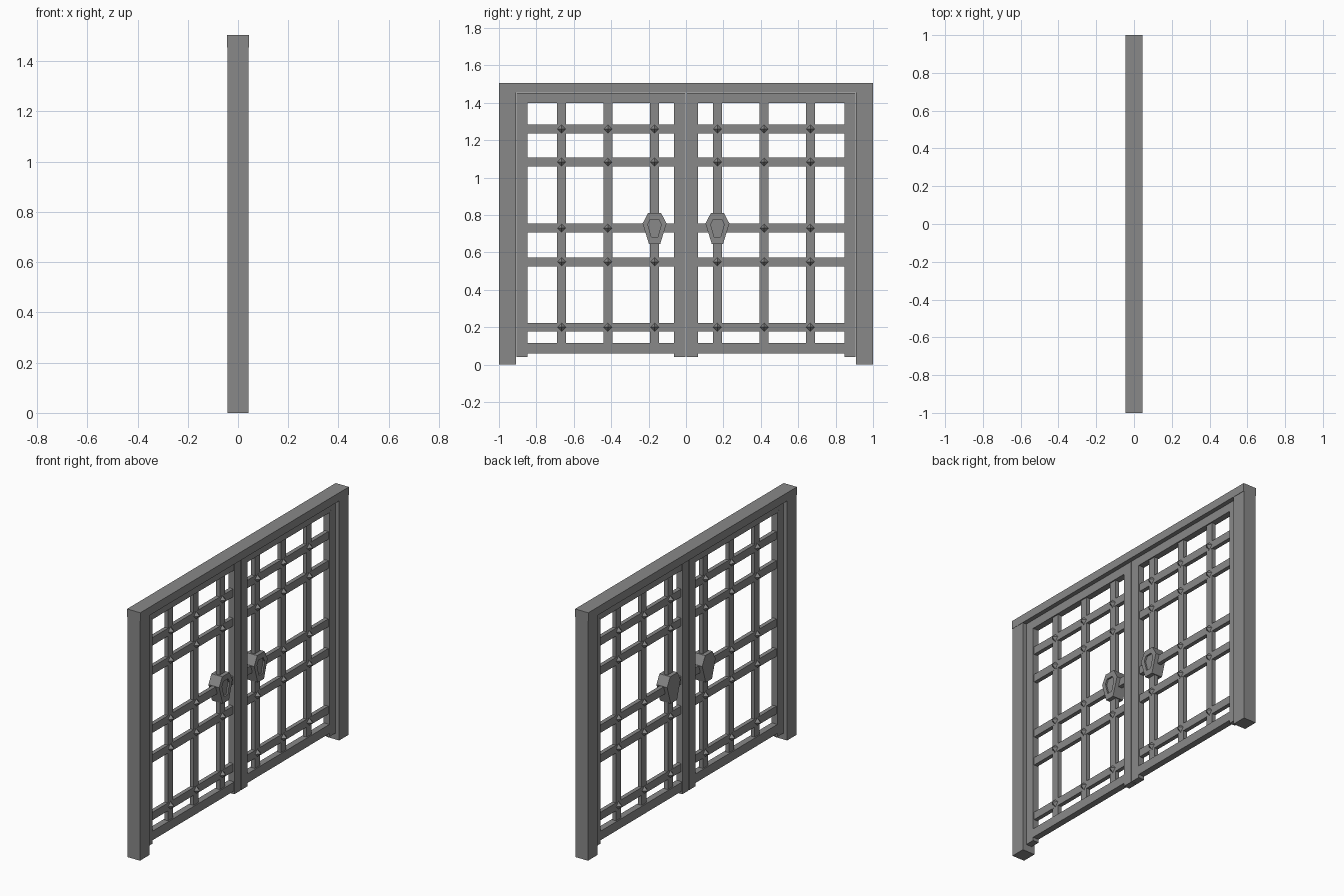
import bpy, bmesh

if "Cube" in bpy.data.objects:
    bpy.data.objects.remove(bpy.data.objects["Cube"])

# dark iron
iron = bpy.data.materials.new("dark_iron")
iron.diffuse_color = (0.25, 0.25, 0.25, 1)
iron.use_nodes = True
iron.node_tree.nodes["Principled BSDF"].inputs["Base Color"].default_value = iron.diffuse_color

def finish(name, bm):
    bmesh.ops.recalc_face_normals(bm, faces=bm.faces)
    me = bpy.data.meshes.new(name)
    bm.to_mesh(me)
    bm.free()
    me.materials.append(iron)
    ob = bpy.data.objects.new(name, me)
    bpy.context.collection.objects.link(ob)
    return ob

def box(name, x, y, z):
    """Box from half depth x, and (min, max) ranges in y and z."""
    bm = bmesh.new()
    bmesh.ops.create_cube(bm, size=1)
    for v in bm.verts:
        v.co = (v.co.x * 2 * x,
                y[0] + (v.co.y + 0.5) * (y[1] - y[0]),
                z[0] + (v.co.z + 0.5) * (z[1] - z[0]))
    return finish(name, bm)

def span(s, a, b):
    return tuple(sorted((s * a, s * b)))

def stud(name, y, z):
    # four-sided pyramids back to back, one point on each face of the gate
    bm = bmesh.new()
    ring = [(y + 0.024, z), (y, z + 0.024), (y - 0.024, z), (y, z - 0.024)]
    for s in (-1, 1):
        base = [bm.verts.new((s * 0.011, *p)) for p in ring]
        tip = bm.verts.new((s * 0.036, y, z))
        bm.faces.new(base)
        for i in range(4):
            bm.faces.new((base[i], base[(i + 1) % 4], tip))
    return finish(name, bm)

def handle(name, y):
    # six-sided block with a shallow recessed panel on the +x face
    half = [(0.035, 0.81), (0.064, 0.755), (0.03, 0.645)]
    inner = [(0.022, 0.777), (0.036, 0.75), (0.017, 0.682)]
    def loop(bm, x, h):
        pts = h + [(-a, b) for a, b in reversed(h)]
        return [bm.verts.new((x, y + a, b)) for a, b in pts]
    bm = bmesh.new()
    loops = [loop(bm, -0.036, half), loop(bm, 0.036, half),
             loop(bm, 0.036, inner), loop(bm, 0.026, inner)]
    bm.faces.new(loops[0])
    bm.faces.new(loops[-1])
    for a, b in zip(loops, loops[1:]):
        for i in range(6):
            j = (i + 1) % 6
            bm.faces.new((a[i], a[j], b[j], b[i]))
    return finish(name, bm)

# fixed frame
box("top_beam", 0.044, (-1, 1), (1.455, 1.505))
for s, side in ((-1, "left"), (1, "right")):
    box(side + "_post", 0.042, span(s, 0.91, 1.0), (0, 1.456))

    # leaf frame
    box(side + "_hinge_stile", 0.02, span(s, 0.848, 0.907), (0.04, 1.41))
    box(side + "_meeting_stile", 0.02, span(s, 0.003, 0.064), (0.04, 1.453))
    box(side + "_top_rail", 0.0195, span(s, 0.06, 0.905), (1.4, 1.453))
    box(side + "_bottom_rail", 0.0195, span(s, 0.06, 0.855), (0.06, 0.115))

    # lattice bars
    ys = (0.168, 0.418, 0.665)
    zs = (0.2, 0.55, 0.73, 1.083, 1.26)
    for y in ys:
        box(side + "_upright_bar", 0.012, span(s, y - 0.024, y + 0.024), (0.11, 1.405))
    for z in zs:
        box(side + "_cross_bar", 0.0125, span(s, 0.06, 0.855), (z - 0.024, z + 0.024))

    # studs on the crossings, handle on the innermost middle one
    for y in ys:
        for z in zs:
            if (y, z) != (0.168, 0.73):
                stud(side + "_stud", s * y, z)
    handle(side + "_handle", s * 0.168)
